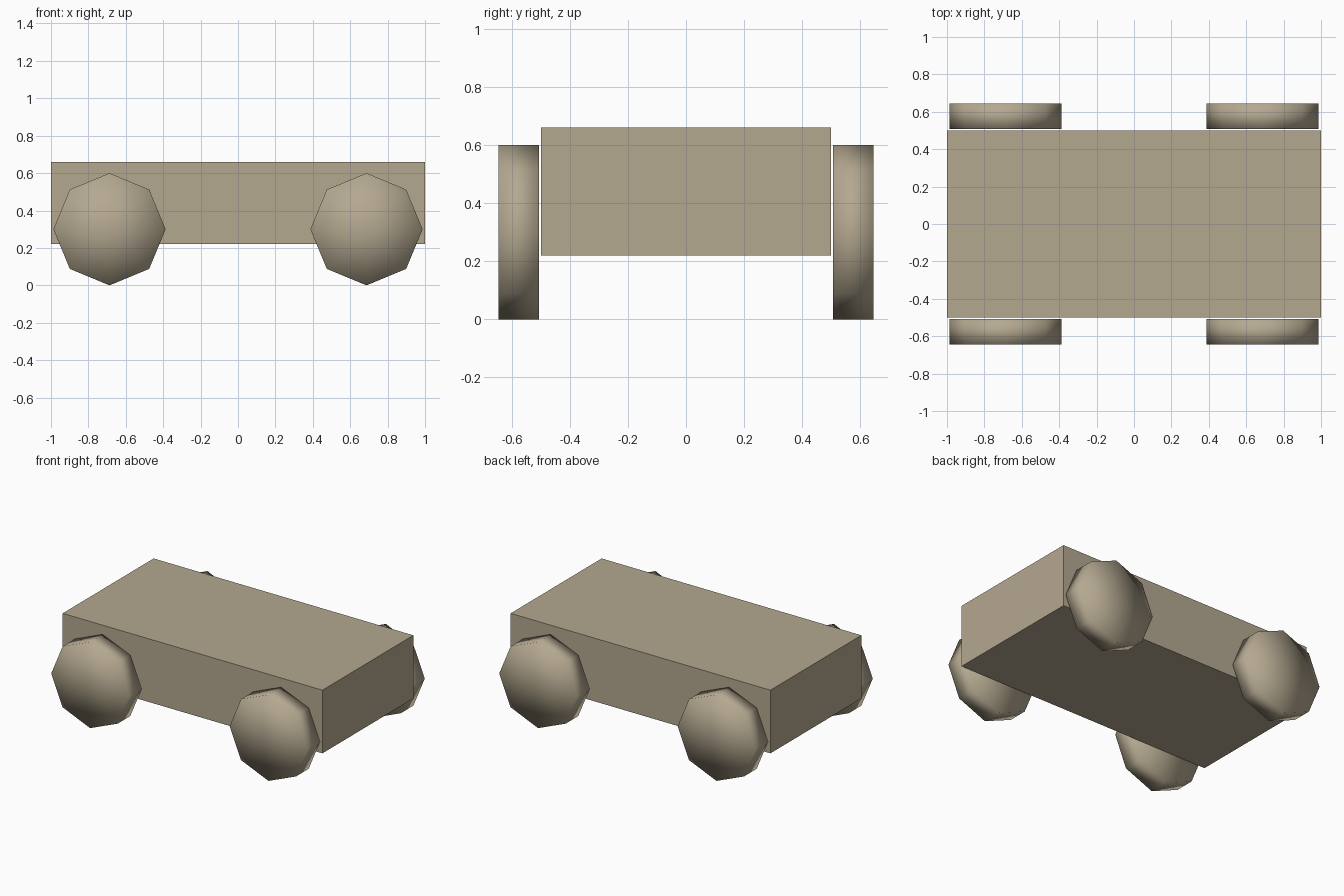
import bpy
import bmesh
from mathutils import Matrix, Vector

if "Cube" in bpy.data.objects:
    bpy.data.objects.remove(bpy.data.objects["Cube"])

# Single flat colour
tan = bpy.data.materials.new("tan")
tan.diffuse_color = (0.456, 0.392, 0.279, 1.0)
tan.use_nodes = True
tan.node_tree.nodes["Principled BSDF"].inputs["Base Color"].default_value = tan.diffuse_color


def add_object(name, bm, location, smooth):
    bmesh.ops.recalc_face_normals(bm, faces=bm.faces)
    for face in bm.faces:
        face.smooth = smooth
    mesh = bpy.data.meshes.new(name)
    bm.to_mesh(mesh)
    bm.free()
    mesh.materials.append(tan)
    obj = bpy.data.objects.new(name, mesh)
    obj.location = location
    bpy.context.collection.objects.link(obj)


# Box body
bm = bmesh.new()
bmesh.ops.create_cube(bm, size=1.0)
bmesh.ops.scale(bm, vec=Vector((2.0, 1.0, 0.44)), verts=bm.verts)
add_object("body", bm, (0, 0, 0.44), False)

# Four eight-sided wheels, smooth shaded over rim and caps
for end, x in (("left", -0.687), ("right", 0.687)):
    for side, y in (("front", -0.576), ("back", 0.576)):
        bm = bmesh.new()
        bmesh.ops.create_cone(bm, cap_ends=True, cap_tris=True, segments=8,
                              radius1=0.3, radius2=0.3, depth=0.138,
                              matrix=Matrix.Rotation(1.5707963, 4, 'X'))
        add_object(f"{side}_{end}_wheel", bm, (x, y, 0.3), True)
